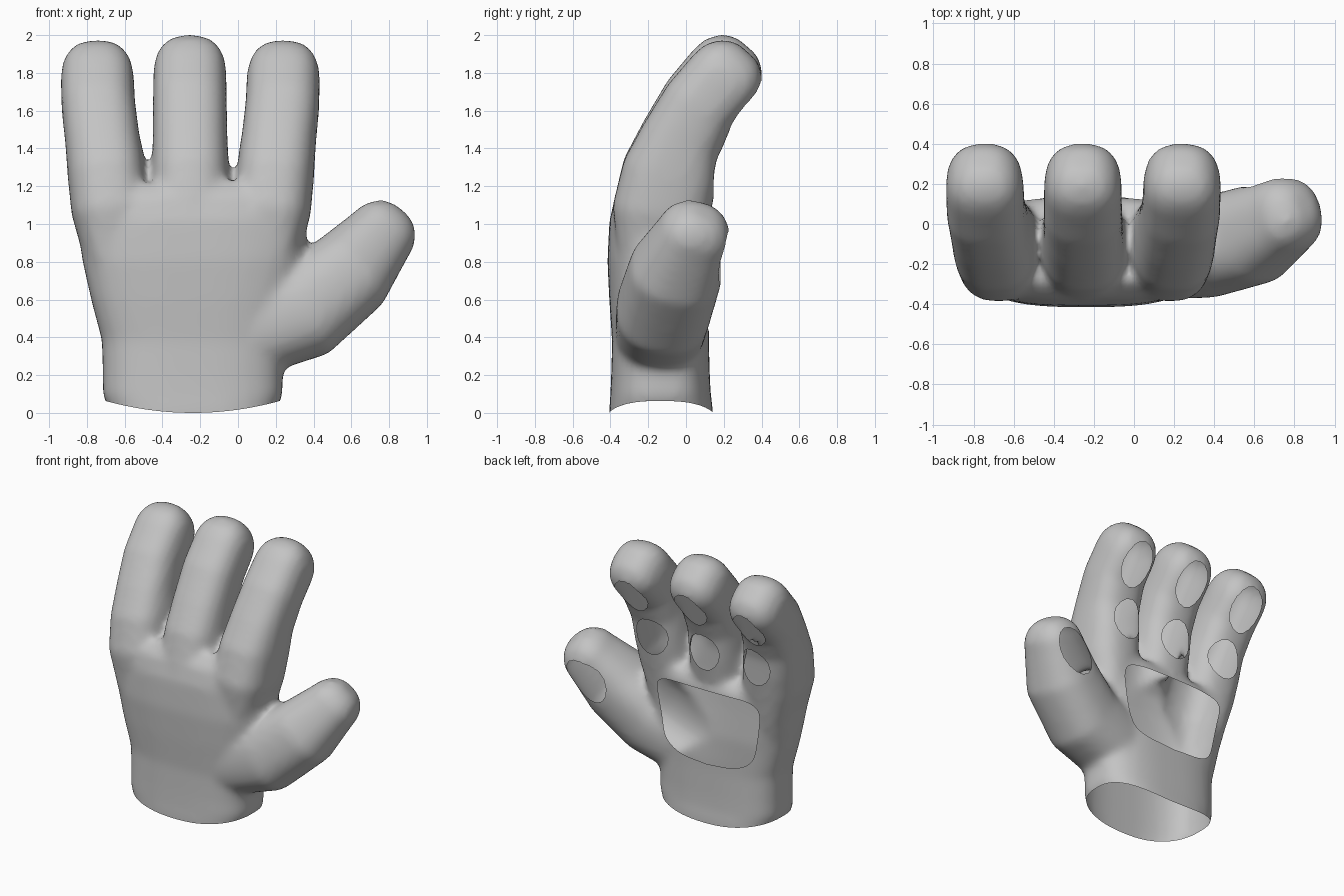
import bpy
import bmesh
import math
from mathutils import Vector

if "Cube" in bpy.data.objects:
    bpy.data.objects.remove(bpy.data.objects["Cube"])

PAD = 0.006   # makes up for the shrinkage of the smoothing


def make_material(name, colour):
    mat = bpy.data.materials.new(name)
    mat.use_nodes = True
    mat.diffuse_color = colour
    mat.node_tree.nodes["Principled BSDF"].inputs["Base Color"].default_value = colour
    return mat


def superellipse(a, b, power, n):
    pts = []
    for i in range(n):
        t = math.tau * i / n
        c, s = math.cos(t), math.sin(t)
        pts.append((a * math.copysign(abs(c) ** (2 / power), c),
                    b * math.copysign(abs(s) ** (2 / power), s)))
    return pts


def loft(bm, sections, side, power, dome=True, n=24):
    """Closed tube through (centre, half width, half depth), with a domed end."""
    centres = [Vector(s[0]) for s in sections]
    rings = []
    last = len(sections) - 1
    for i, (c, a, b) in enumerate(sections):
        t = (centres[min(i + 1, last)] - centres[max(i - 1, 0)]).normalized()
        rings.append((centres[i], t, a + PAD, b + PAD))
    if dome:
        c, t, a, b = rings[-1]
        for deg in (20, 40, 58, 74):
            r = math.radians(deg)
            k = math.cos(r) ** 0.85
            rings.append((c + t * (a * math.sin(r)), t, a * k, b * k))
    loops = []
    for c, t, a, b in rings:
        u = Vector(side)
        u = (u - t * u.dot(t)).normalized()
        v = t.cross(u)
        loops.append([bm.verts.new(c + u * p + v * q)
                      for p, q in superellipse(a, b, power, n)])
    for low, high in zip(loops, loops[1:]):
        for i in range(n):
            j = (i + 1) % n
            bm.faces.new((low[i], low[j], high[j], high[i]))
    bm.faces.new(loops[0][::-1])
    bm.faces.new(loops[-1])


def prism(bm, outline, centre, u, normal, inward, outward):
    """Extrude a flat outline along its normal, as a cutter."""
    nrm = Vector(normal).normalized()
    u = Vector(u)
    u = (u - nrm * u.dot(nrm)).normalized()
    v = u.cross(nrm)
    if v.z < 0:
        v = -v
    c = Vector(centre)
    ends = [[bm.verts.new(c + u * p + v * q + nrm * d) for p, q in outline]
            for d in (-inward, outward)]
    n = len(outline)
    for i in range(n):
        j = (i + 1) % n
        bm.faces.new((ends[0][i], ends[0][j], ends[1][j], ends[1][i]))
    bm.faces.new(ends[0][::-1])
    bm.faces.new(ends[1])


def to_object(bm, name, mat):
    bmesh.ops.recalc_face_normals(bm, faces=bm.faces)
    mesh = bpy.data.meshes.new(name)
    bm.to_mesh(mesh)
    bm.free()
    mesh.materials.append(mat)
    obj = bpy.data.objects.new(name, mesh)
    bpy.context.collection.objects.link(obj)
    return obj


def apply(obj, kind, **settings):
    mod = obj.modifiers.new(kind.title(), kind)
    for key, value in settings.items():
        setattr(mod, key, value)
    bpy.ops.object.select_all(action='DESELECT')
    bpy.context.view_layer.objects.active = obj
    obj.select_set(True)
    bpy.ops.object.modifier_apply(modifier=mod.name)


grey = make_material("glove_grey", (0.55, 0.55, 0.55, 1))
cut_mat = make_material("cut", (0.1, 0.1, 0.1, 1))

# Hand body: z, left and right x, front and back y
bm = bmesh.new()
body = []
for z, x0, x1, y0, y1 in ((-.15, -.67, .19, -.40, .14), (.03, -.68, .20, -.40, .135),
                          (.09, -.71, .23, -.395, .125), (.2, -.71, .23, -.39, .12),
                          (.38, -.715, .25, -.385, .115), (.6, -.77, .30, -.40, .115),
                          (.8, -.815, .34, -.41, .125), (1.0, -.845, .36, -.40, .13),
                          (1.08, -.845, .36, -.375, .13), (1.14, -.82, .33, -.31, .12)):
    body.append((((x0 + x1) / 2, (y0 + y1) / 2, z), (x1 - x0) / 2, (y1 - y0) / 2))
loft(bm, body, (1, 0, 0), 2.9, dome=False, n=48)

# Fingers: base x, tip x, length factor; curl: y, z, half width, half depth
fingers = ((-.66, -.745, .985), (-.25, -.255, 1.0), (.165, .24, .985))
curl = ((-.135, .55, .10, .14), (-.135, .82, .15, .22), (-.13, 1.07, .203, .255),
        (-.085, 1.28, .2, .248), (-.025, 1.46, .192, .212),
        (.072, 1.65, .19, .197), (.2, 1.8, .188, .197))
for base, tip, k in fingers:
    path = []
    for y, z, w, d in curl:
        f = min(1, max(0, (z - 0.95) / 0.75))
        path.append(((base + (tip - base) * f, y, z * (1 + (k - 1) * f)), w, d))
    loft(bm, path, (1, 0, 0), 2.6)

# Thumb
thumb = (((.04, -.14, .44), .25, .23), ((.35, -.12, .545), .26, .245),
         ((.595, -.055, .745), .235, .242), ((.745, .035, .93), .183, .193))
loft(bm, thumb, (1, 0, -1), 2.4)

glove = to_object(bm, "glove", grey)
apply(glove, 'REMESH', mode='VOXEL', voxel_size=0.025)
apply(glove, 'SMOOTH', factor=0.5, iterations=10)

# Cutters for the wrist opening, palm window and finger pads
bm = bmesh.new()
hem = [(x / 20, 0.06 * ((x / 20 + .24) / .45) ** 2) for x in range(-18, 9)]
hem += [(.4, -.5), (-.9, -.5)]
prism(bm, hem, (0, 0, 0), (1, 0, 0), (0, 1, 0), 1, 1)

palm = [(p * (1 + .4 * (q - .25)), q - .05 * (1 - (p / .44) ** 2) * (q < 0))
        for p, q in superellipse(.44, .25, 6, 48)]
prism(bm, palm, (-.255, .1, .73), (1, 0, 0), (0, 1, 0), .15, .25)

for base, tip, k in fingers:
    prism(bm, superellipse(.12, .14, 2, 16), (base + (tip - base) * .2, .14, 1.28),
          (1, 0, 0), (0, 1, -.05), .09, .15)
    prism(bm, superellipse(.115, .165, 2, 16), (base + (tip - base) * .9, .285, 1.67 * k),
          (1, 0, 0), (0, .8, -.6), .1, .15)
prism(bm, superellipse(.175, .11, 2, 16), (.685, .2, .825),
      (.24, 0, .27), (.35, .9, -.35), .12, .15)
cutter = to_object(bm, "opening_cutter", cut_mat)
cutter.hide_render = True

apply(glove, 'BOOLEAN', operation='DIFFERENCE', solver='EXACT', object=cutter,
      material_mode='TRANSFER')

# Remove the cut walls, leaving a thin open shell
cut_index = glove.data.materials.find("cut")
bm = bmesh.new()
bm.from_mesh(glove.data)
walls = [f for f in bm.faces if f.material_index == cut_index]
bmesh.ops.delete(bm, geom=walls, context='FACES')
bmesh.ops.remove_doubles(bm, verts=bm.verts, dist=0.0005)
bm.to_mesh(glove.data)
bm.free()
glove.data.materials.clear()
glove.data.materials.append(grey)
bpy.data.objects.remove(cutter)
bpy.data.materials.remove(cut_mat)
for poly in glove.data.polygons:
    poly.material_index = 0
    poly.use_smooth = True
